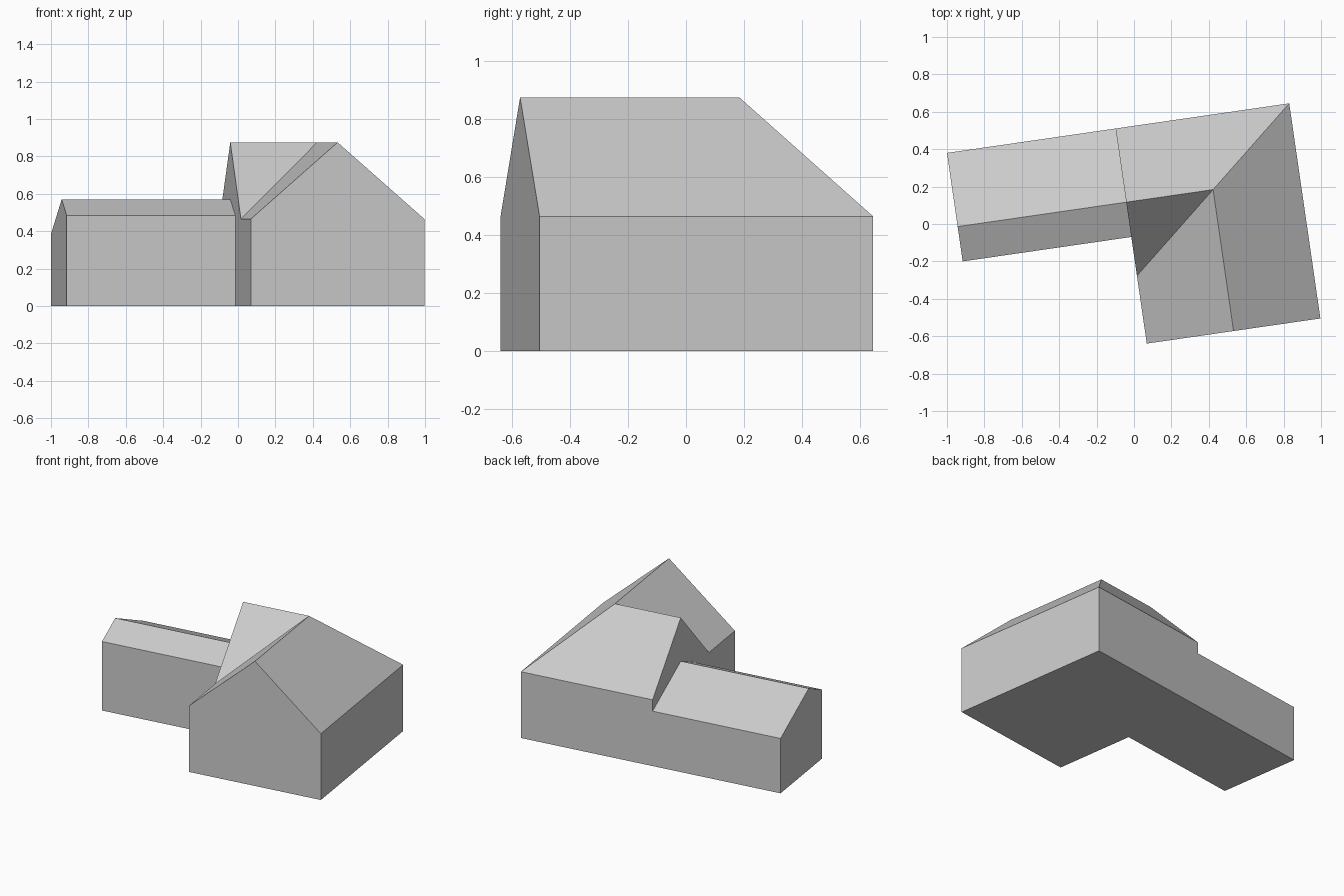
import bpy
import bmesh
import math

cube = bpy.data.objects.get("Cube")
if cube:
    bpy.data.objects.remove(cube, do_unlink=True)

grey = bpy.data.materials.new("plain grey")
grey.use_nodes = True
grey.diffuse_color = (0.6, 0.6, 0.6, 1)
grey.node_tree.nodes["Principled BSDF"].inputs["Base Color"].default_value = (0.6, 0.6, 0.6, 1)

# Plan sizes, measured from the back left corner of the house
WIDTH, DEPTH = 0.938, 1.162        # outer size of the L-shaped house
RIDGE_X, RIDGE_Y = -0.469, -0.398  # ridge lines of its two wings
EAVE, RIDGE = 0.465, 0.875
LENGTH = 1.849                     # back wall including the low wing


def build(name, points, faces):
    """Flat-faced shell from named points, turned to its place on the site."""
    bm = bmesh.new()
    verts = {key: bm.verts.new(co) for key, co in points.items()}
    for face in faces:
        bm.faces.new([verts[key] for key in face.split()])
    bmesh.ops.recalc_face_normals(bm, faces=bm.faces)
    mesh = bpy.data.meshes.new(name)
    bm.to_mesh(mesh)
    bm.free()
    mesh.materials.append(grey)
    obj = bpy.data.objects.new(name, mesh)
    bpy.context.collection.objects.link(obj)
    obj.location = (0.83, 0.645, 0)
    obj.rotation_euler.z = math.radians(8.24)
    return obj


# Main house: two gabled wings meeting in a hip and a valley
house = {}
for key, x, y in (("back_left", 0, 0), ("front_left", 0, -DEPTH),
                  ("front_right", -WIDTH, -DEPTH), ("back_right", -WIDTH, 0)):
    house[key] = (x, y, 0)
    house[key + "_eave"] = (x, y, EAVE)
house["valley"] = (-WIDTH, 2 * RIDGE_Y, EAVE)
house["side_peak"] = (-WIDTH, RIDGE_Y, RIDGE)
house["corner_peak"] = (RIDGE_X, RIDGE_Y, RIDGE)
house["front_peak"] = (RIDGE_X, -DEPTH, RIDGE)
build("main_house", house, [
    "back_left front_left front_right back_right",
    "back_left front_left front_left_eave back_left_eave",
    "back_left back_right back_right_eave back_left_eave",
    "front_left front_right front_right_eave front_peak front_left_eave",
    "front_right back_right back_right_eave side_peak valley front_right_eave",
    "back_left_eave back_right_eave side_peak corner_peak",
    "back_left_eave corner_peak front_peak front_left_eave",
    "valley corner_peak front_peak front_right_eave",
    "side_peak corner_peak valley",
])

# Low wing: uneven gable profile running out from the house wall
profile = {"back": (0, 0), "back_eave": (0, 0.385), "peak": (RIDGE_Y, 0.57),
           "front_eave": (-0.586, 0.484), "front": (-0.586, 0)}
wing = {}
for key, (y, z) in profile.items():
    wing["inner_" + key] = (-WIDTH, y, z)
    wing["outer_" + key] = (-LENGTH, y, z)
names = list(profile)
sides = [f"inner_{a} inner_{b} outer_{b} outer_{a}"
         for a, b in zip(names, names[1:] + names[:1])]
build("low_wing", wing, sides + [" ".join("outer_" + n for n in names)])
